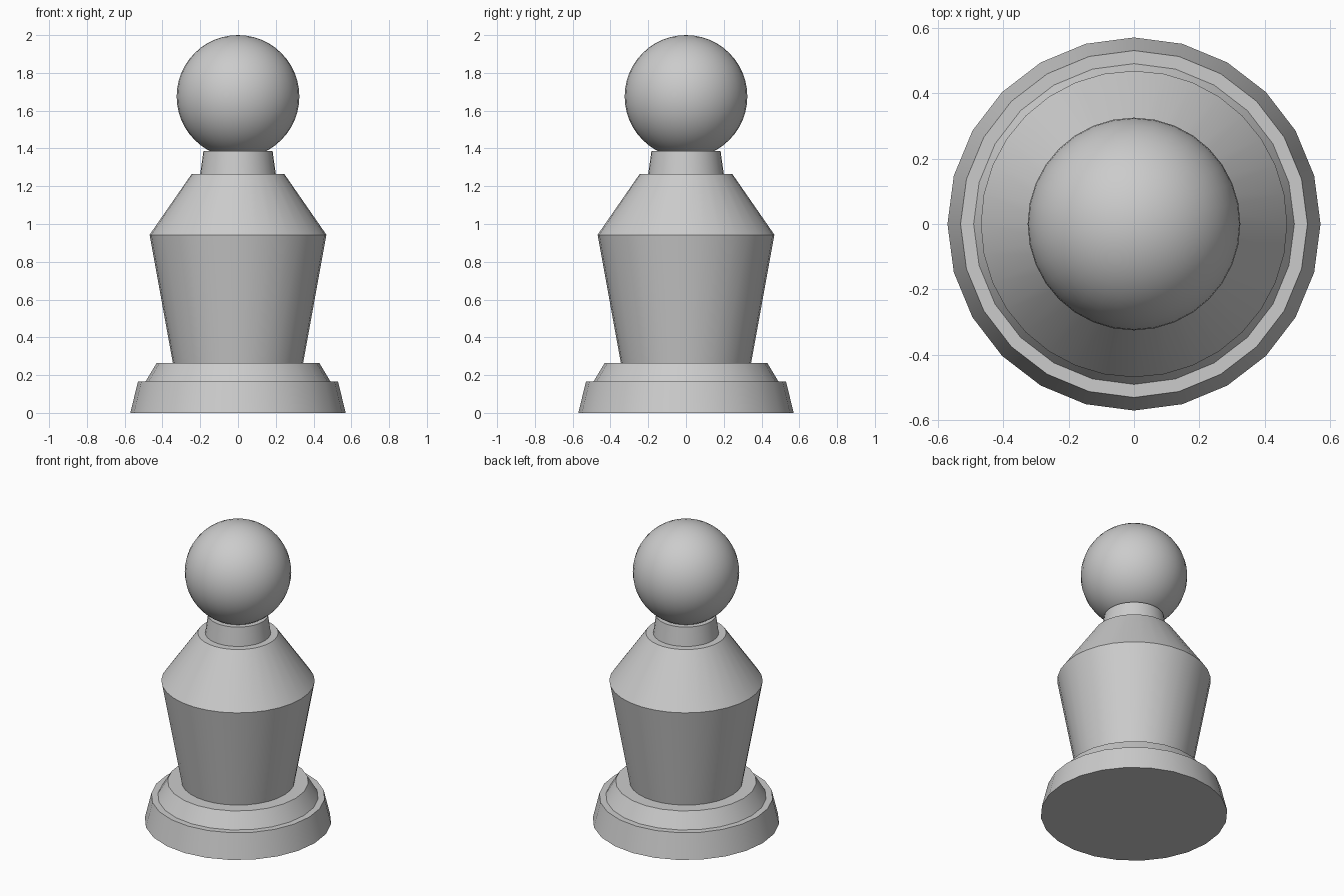
import bpy
import math

cube = bpy.data.objects.get("Cube")
if cube:
    bpy.data.objects.remove(cube, do_unlink=True)

grey = bpy.data.materials.new("light grey")
grey.use_nodes = True
grey.diffuse_color = (0.6, 0.6, 0.6, 1)
grey.node_tree.nodes["Principled BSDF"].inputs["Base Color"].default_value = (0.6, 0.6, 0.6, 1)


def finish(name):
    obj = bpy.context.object
    obj.name = name
    obj.data.materials.append(grey)
    bpy.ops.object.shade_smooth_by_angle(angle=math.radians(30))


def turned(name, profile, sides):
    """Revolve (radius, height) points into a capped solid."""
    verts, faces = [], []
    for r, z in profile:
        for i in range(sides):
            a = 2 * math.pi * i / sides
            verts.append((r * math.cos(a), r * math.sin(a), z))
    for k in range(len(profile) - 1):
        for i in range(sides):
            j = (i + 1) % sides
            low, high = k * sides, (k + 1) * sides
            faces.append((low + i, low + j, high + j, high + i))
    faces.append(tuple(reversed(range(sides))))
    faces.append(tuple(range(len(verts) - sides, len(verts))))
    mesh = bpy.data.meshes.new(name)
    mesh.from_pydata(verts, [], faces)
    obj = bpy.data.objects.new(name, mesh)
    bpy.context.collection.objects.link(obj)
    bpy.ops.object.select_all(action="DESELECT")
    obj.select_set(True)
    bpy.context.view_layer.objects.active = obj
    finish(name)


# Stepped foot
turned("base", [(0.57, 0), (0.53, 0.165), (0.49, 0.165), (0.43, 0.265)], 24)

# Flared body with sloping shoulders
turned("body", [(0.345, 0.265), (0.468, 0.943), (0.245, 1.265)], 32)

# Collar under the head
turned("neck", [(0.2, 1.265), (0.183, 1.387)], 32)

# Round head
bpy.ops.mesh.primitive_uv_sphere_add(segments=32, ring_count=24, radius=0.325, location=(0, 0, 1.675))
finish("head")
